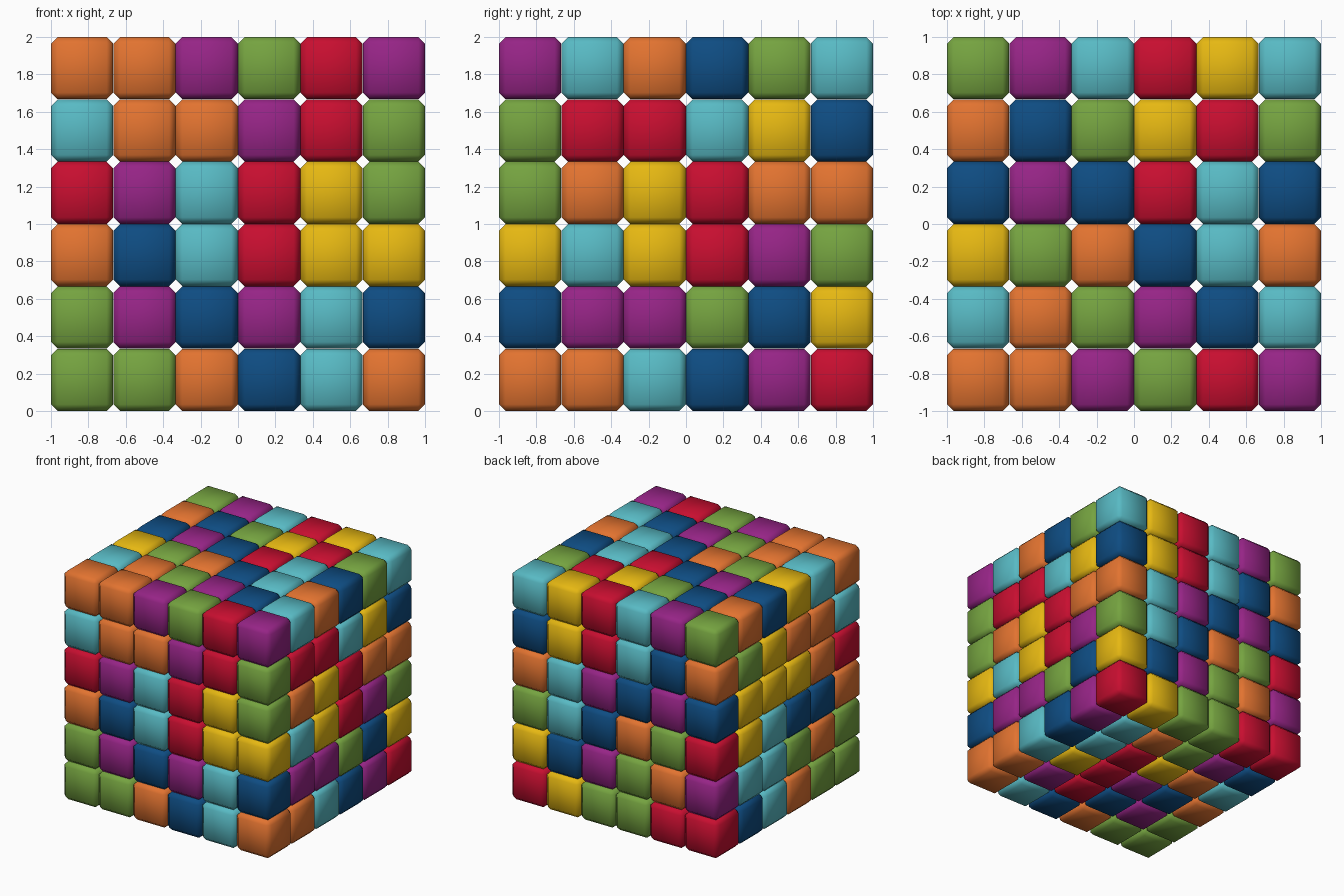
import bpy, bmesh, random

if "Cube" in bpy.data.objects:
    bpy.data.objects.remove(bpy.data.objects["Cube"])

random.seed(4)
N = 6
STEP = 2.0 / N
BEVEL = 0.035


def lin(c):
    c /= 255
    return c / 12.92 if c <= 0.04045 else ((c + 0.055) / 1.055) ** 2.4


COLOURS = {
    "O": ("orange", (226, 115, 48)),
    "P": ("purple", (150, 36, 134)),
    "G": ("green", (117, 163, 64)),
    "R": ("red", (200, 14, 48)),
    "C": ("cyan", (88, 186, 196)),
    "Y": ("yellow", (230, 184, 18)),
    "B": ("blue", (14, 76, 130)),
}

# colour charts of the six sides, one letter per cubelet
FRONT = "OOPGRP COOPRG RPCRYG OBCRYY GPBPCB GGOBCO".split()   # rows z5..z0, x0..x5
RIGHT = "PCOBGC GRRCYB GOYROO YCYRPG BPPGBY OOCBPR".split()   # rows z5..z0, y0..y5
TOP = "GPCRYC OBGYRG BPBRCB YGOBCO COGPBC OOPGRP".split()     # rows y5..y0, x0..x5
BACK = "CYRCPG BYRCBO OCPBPB GCBOGR YBPGOP RYGGRR".split()    # rows z5..z0, x5..x0
LEFT = "OCYBOG COOYGO ROYYYB OBBCYR GOGCCP GGOCBR".split()    # rows z5..z0, y0..y5
BOTTOM = "RRGGYR BPGOCP COYRCB OBPRYC GPBRPO GGOBCO".split()  # rows y5..y0, x0..x5


def colour_at(x, y, z):
    e = N - 1
    if y == 0:
        return FRONT[e - z][x]
    if x == e:
        return RIGHT[e - z][y]
    if z == e:
        return TOP[e - y][x]
    if y == e:
        return BACK[e - z][e - x]
    if x == 0:
        return LEFT[e - z][y]
    if z == 0:
        return BOTTOM[e - y][x]
    return random.choice("OPGRCYB")


def cubelet_mesh(name, rgb):
    # one chamfered, smooth-shaded cubelet in a single colour
    mat = bpy.data.materials.new(name)
    mat.diffuse_color = (*[lin(c) for c in rgb], 1)
    mat.use_nodes = True
    mat.node_tree.nodes["Principled BSDF"].inputs["Base Color"].default_value = mat.diffuse_color
    bm = bmesh.new()
    bmesh.ops.create_cube(bm, size=STEP - 0.001)
    bmesh.ops.bevel(bm, geom=bm.edges[:], offset=BEVEL, offset_type='OFFSET',
                    segments=1, profile=0.5, affect='EDGES')
    for f in bm.faces:
        f.smooth = True
    me = bpy.data.meshes.new("cubelet_" + name)
    bm.to_mesh(me)
    bm.free()
    me.materials.append(mat)
    return me


meshes = {k: cubelet_mesh(*v) for k, v in COLOURS.items()}

# stack of 6 x 6 x 6 cubelets
for x in range(N):
    for y in range(N):
        for z in range(N):
            ob = bpy.data.objects.new(f"cubelet_{x}_{y}_{z}", meshes[colour_at(x, y, z)])
            ob.location = (-1 + (x + 0.5) * STEP, -1 + (y + 0.5) * STEP, (z + 0.5) * STEP)
            bpy.context.collection.objects.link(ob)
